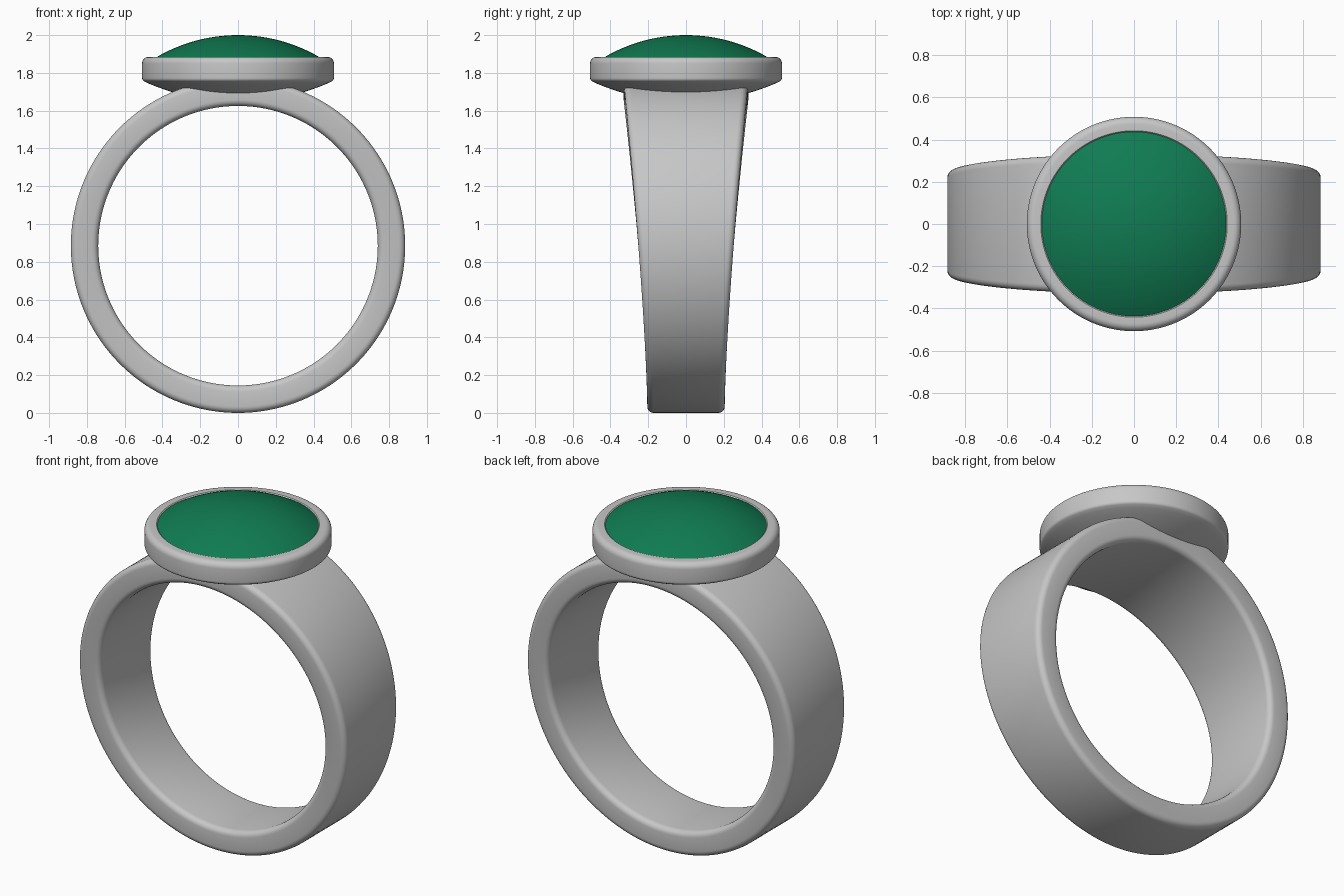
import bpy, bmesh, math
from math import sin, cos, pi

if "Cube" in bpy.data.objects:
    bpy.data.objects.remove(bpy.data.objects["Cube"], do_unlink=True)


def material(name, color, metallic, roughness):
    m = bpy.data.materials.new(name)
    m.use_nodes = True
    m.diffuse_color = (*color, 1)
    shader = m.node_tree.nodes["Principled BSDF"]
    shader.inputs["Base Color"].default_value = (*color, 1)
    shader.inputs["Metallic"].default_value = metallic
    shader.inputs["Roughness"].default_value = roughness
    return m


silver = material("silver", (0.57, 0.57, 0.575), 0.0, 0.4)
green = material("green gem", (0.005, 0.2, 0.085), 0.0, 0.3)


def finish(bm, name, mat):
    bmesh.ops.remove_doubles(bm, verts=bm.verts, dist=1e-5)
    bmesh.ops.recalc_face_normals(bm, faces=bm.faces)
    mesh = bpy.data.meshes.new(name)
    bm.to_mesh(mesh)
    bm.free()
    mesh.materials.append(mat)
    obj = bpy.data.objects.new(name, mesh)
    bpy.context.collection.objects.link(obj)
    bpy.ops.object.select_all(action="DESELECT")
    obj.select_set(True)
    bpy.context.view_layer.objects.active = obj
    bpy.ops.object.shade_smooth_by_angle(angle=math.radians(35))
    return obj


def arc(cx, cz, r, start, end, steps):
    """Points on an arc, angles in degrees."""
    angles = [math.radians(start + (end - start) * i / steps) for i in range(steps + 1)]
    return [(cx + r * cos(a), cz + r * sin(a)) for a in angles]


def lathe(name, profile, mat, steps=128):
    """Turn an (r, z) profile about the vertical axis."""
    bm = bmesh.new()
    verts = [bm.verts.new((r, 0, z)) for r, z in profile]
    edges = [bm.edges.new(pair) for pair in zip(verts, verts[1:])]
    bmesh.ops.spin(bm, geom=verts + edges, cent=(0, 0, 0), axis=(0, 0, 1),
                   angle=2 * pi, steps=steps, use_merge=True)
    return finish(bm, name, mat)


# Band: rounded rectangle swept round a circle, widening towards the top
OUTER, INNER, FILLET, STEPS = 0.885, 0.74, 0.033, 160


def band_section(half):
    y, lo, hi = half - FILLET, INNER + FILLET, OUTER - FILLET
    return (arc(y, hi, FILLET, 0, 90, 5) + arc(-y, hi, FILLET, 90, 180, 5)
            + arc(-y, lo, FILLET, 180, 270, 5) + arc(y, lo, FILLET, 270, 360, 5))


bm = bmesh.new()
rings = []
for i in range(STEPS):
    a = 2 * pi * i / STEPS
    half = 0.205 + 0.125 * ((1 - cos(a)) / 2) ** 1.4
    rings.append([bm.verts.new((r * sin(a), y, OUTER - r * cos(a)))
                  for y, r in band_section(half)])
for i, ring in enumerate(rings):
    following = rings[(i + 1) % STEPS]
    for j in range(len(ring)):
        k = (j + 1) % len(ring)
        bm.faces.new((ring[j], ring[k], following[k], following[j]))
finish(bm, "band", silver)

# Setting: shallow dished underside and a rounded rim around the stone
RIM, GEM, SEAT = 0.508, 0.437, 1.88
underside = [(0.48 * i / 12, 1.645 + 0.44 * (0.48 * i / 12) ** 2) for i in range(13)]
setting = (underside
           + arc(RIM - 0.02, 1.773, 0.02, -55, 0, 4)
           + arc(RIM - 0.035, 1.85, 0.035, 0, 90, 6)
           + [(GEM + 0.005, 1.885), (GEM, SEAT), (GEM, 1.84), (0, 1.84)])
lathe("setting", setting, silver)

# Gem: spherical cap
rise = 2 - SEAT
sphere = (GEM ** 2 + rise ** 2) / (2 * rise)
edge = math.degrees(math.asin(GEM / sphere))
gem = arc(0, 2 - sphere, sphere, 90, 90 - edge, 16)
gem[0] = (0, 2)
lathe("gem", gem + [(GEM - 0.003, 1.845), (0, 1.845)], green)
